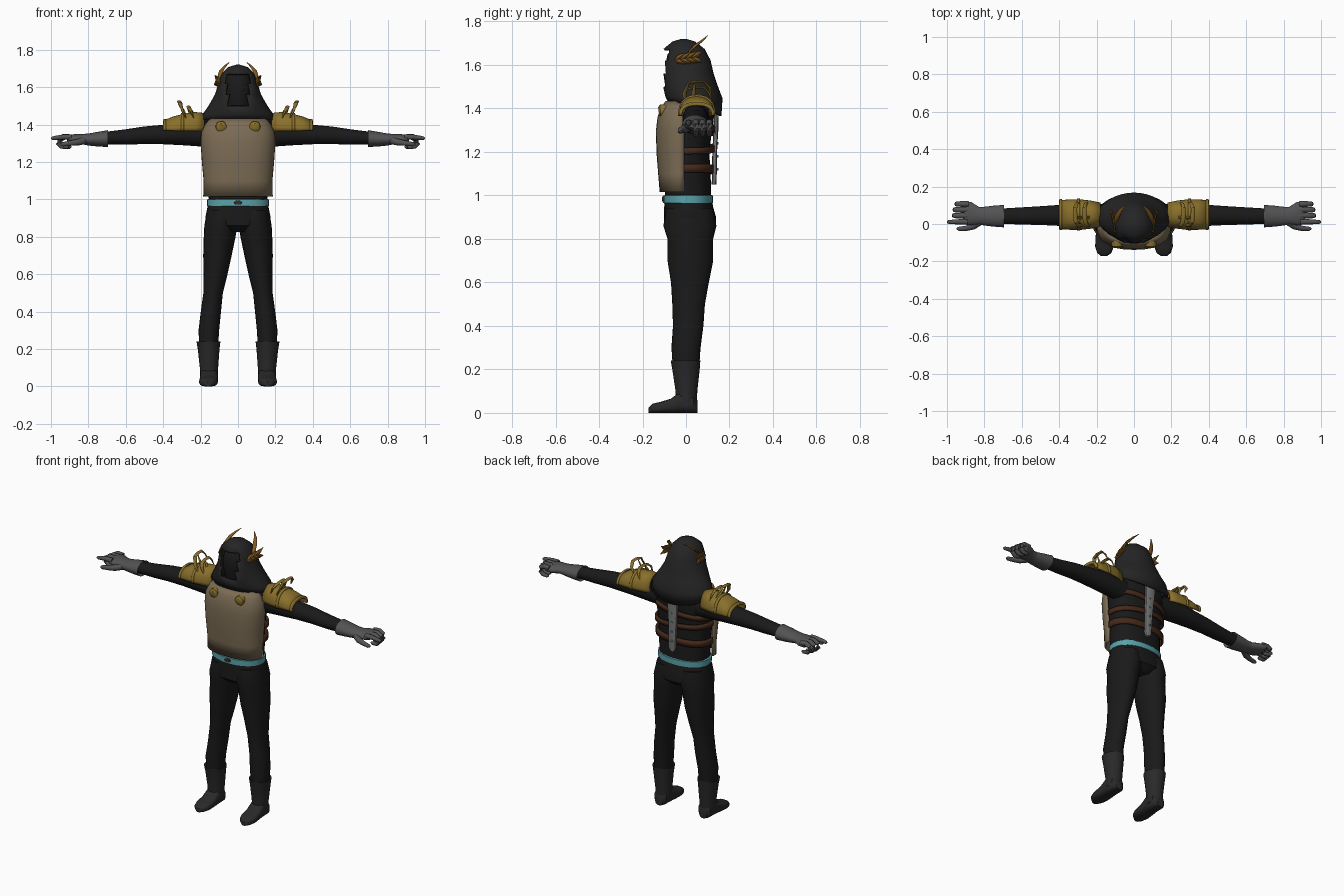
import bpy, bmesh
from math import sin, cos, pi
from mathutils import Vector


def mat(name, r, g, b):
    m = bpy.data.materials.new(name)
    m.diffuse_color = (r, g, b, 1)
    return m


CLOTH = mat("black_cloth", .010, .010, .010)
HOOD = mat("hood_cloth", .018, .018, .018)
BOOT = mat("boot_leather", .022, .022, .023)
GLOVE = mat("glove_grey", .085, .085, .088)
TAN = mat("tan_plate", .20, .15, .09)
GOLD = mat("gold", .25, .16, .025)
LEAF = mat("bronze_leaf", .22, .10, .015)
STRAP = mat("brown_strap", .06, .022, .011)
TEAL = mat("teal_belt", .10, .36, .40)
STEEL = mat("steel", .20, .20, .20)


def finish(bm, name, m, mirror=False, solid=0, angle=40):
    bmesh.ops.recalc_face_normals(bm, faces=bm.faces)
    me = bpy.data.meshes.new(name)
    bm.to_mesh(me)
    bm.free()
    me.materials.append(m)
    ob = bpy.data.objects.new(name, me)
    bpy.context.collection.objects.link(ob)
    bpy.ops.object.select_all(action='DESELECT')
    ob.select_set(True)
    bpy.context.view_layer.objects.active = ob
    bpy.ops.object.shade_smooth_by_angle(angle=angle * pi / 180)
    if solid:
        s = ob.modifiers.new("thickness", 'SOLIDIFY')
        s.thickness, s.offset = solid, 0
    if mirror:
        ob.modifiers.new("mirror", 'MIRROR')
    return ob


def skin(bm, rings, closed=True, caps=True):
    vs = [[bm.verts.new(p) for p in r] for r in rings]
    n = len(rings[0])
    for a, b in zip(vs, vs[1:]):
        for i in range(n if closed else n - 1):
            j = (i + 1) % n
            bm.faces.new((a[i], a[j], b[j], b[i]))
    if closed and caps:
        bm.faces.new(vs[0])
        bm.faces.new(vs[-1])


def loft(name, rings, m, closed=True, caps=True, **kw):
    bm = bmesh.new()
    skin(bm, rings, closed, caps)
    return finish(bm, name, m, **kw)


def oval(a, b, n=24, p=2, t0=0, t1=2 * pi, closed=True):
    f = lambda v: (abs(v) ** (2 / p)) * (1 if v >= 0 else -1)
    ts = [t0 + (t1 - t0) * i / (n if closed else n - 1) for i in range(n)]
    return [(a * f(cos(t)), b * f(sin(t))) for t in ts]


def zring(z, cx, cy, rx, ry, **k):
    return [(cx + u, cy + v, z) for u, v in oval(rx, ry, **k)]


def xring(x, cy, cz, ry, rz, **k):
    return [(x, cy + u, cz + v) for u, v in oval(ry, rz, **k)]


def tube(bm, pts, radii, n=10, flat=1):
    pts = [Vector(p) for p in pts]
    rings = []
    for i, p in enumerate(pts):
        d = pts[min(i + 1, len(pts) - 1)] - pts[max(i - 1, 0)]
        q = d.to_track_quat('Z', 'Y')
        rings.append([p + q @ Vector((u, v, 0)) for u, v in oval(radii[i], radii[i] * flat, n)])
    skin(bm, rings)


# torso, pelvis, neck
loft("torso", [zring(z, 0, cy, rx, ry, p=2.4) for z, cy, rx, ry in (
    (.97, .01, .155, .107), (1.1, .01, .16, .103), (1.2, .005, .168, .102), (1.3, .01, .18, .11),
    (1.37, .02, .18, .11), (1.43, .03, .13, .09), (1.46, .03, .07, .07))], CLOTH)
loft("pelvis", [zring(z, 0, cy, rx, ry, p=2.2) for z, cy, rx, ry in (
    (1.0, .01, .158, .108), (.95, .012, .165, .112), (.9, .018, .175, .12),
    (.86, .018, .165, .12), (.825, .018, .09, .08))], CLOTH)

# legs and boots
loft("legs", [zring(*r) for r in (
    (.94, .085, .016, .08, .108), (.86, .092, .018, .088, .122), (.8, .098, .02, .085, .105),
    (.7, .11, .02, .076, .105), (.6, .12, .018, .064, .087), (.5, .133, .012, .052, .075),
    (.4, .145, .01, .054, .07), (.3, .156, 0, .055, .067), (.2, .157, 0, .05, .06))],
    CLOTH, mirror=True)
loft("boot_shafts", [zring(*r) for r in (
    (.23, .158, 0, .05, .055), (.24, .158, -.002, .064, .068), (.2, .157, 0, .058, .063),
    (.1, .155, .002, .049, .05), (.03, .155, .002, .047, .048))], BOOT, mirror=True)
loft("boot_feet", [[(cx + u, y, h / 2 + v) for u, v in oval(w, h / 2, p=2.8)] for y, cx, w, h in (
    (.052, .155, .025, .06), (.035, .155, .043, .085), (-.03, .155, .048, .095),
    (-.07, .156, .049, .065), (-.12, .158, .05, .05), (-.155, .159, .038, .042),
    (-.172, .16, .015, .025))], BOOT, mirror=True)

# breastplate, studs, belt, buckle
loft("breastplate", [zring(z, 0, -.01, rx, ry, n=25, p=2.4, t0=pi, t1=2 * pi, closed=False)
     for z, rx, ry in ((1.015, .18, .105), (1.1, .178, .112), (1.2, .187, .12), (1.3, .194, .122),
                       (1.36, .19, .115), (1.40, .17, .10), (1.43, .145, .08))],
     TAN, closed=False, solid=.012)
bm = bmesh.new()
tube(bm, [(.09, -.09, 1.39), (.09, -.118, 1.388), (.09, -.126, 1.387)], (.03, .029, .018), 20)
finish(bm, "chest_studs", GOLD, mirror=True)
loft("belt", [zring(z, 0, .01, rx, ry, p=2.2) for z, rx, ry in (
    (.962, .155, .105), (.965, .167, .115), (.999, .167, .115), (1.002, .155, .105))], TEAL)
bm = bmesh.new()
tube(bm, [(0, -.1, .983), (0, -.11, .983)], (.022, .02), 16, .55)
finish(bm, "belt_buckle", STRAP)

# back straps and blade
for i, (z, tilt, h) in enumerate(((1.12, .03, .04), (1.215, -.06, .03), (1.3, .12, .03))):
    rings = []
    for dz in (-h / 2, h / 2):
        rings.append([(x, y, z + dz + tilt * x) for x, y, _ in zring(
            z, 0, 0, .178 + .004 * i, .122 + .003 * i, n=25, p=2.4, t0=-.1, t1=pi + .1, closed=False)])
    loft(f"back_strap_{i}", rings, STRAP, closed=False, solid=.012)
loft("back_blade", [zring(z, cx, y, w, .011, n=12, p=3) for z, cx, y, w in (
    (1.05, .004, .128, .012), (1.07, .004, .13, .024), (1.2, 0, .132, .027),
    (1.32, -.004, .138, .034), (1.39, -.006, .14, .036))], STEEL)
bm = bmesh.new()
for k in range(4):
    tube(bm, [(0, .135, 1.12 + .06 * k), (0, .15, 1.12 + .06 * k)], (.007, .005), 8)
finish(bm, "blade_gems", TEAL)

# hood with face opening, rim dropping towards the back
N = 32
rings = []
for z, yf, yb, rx, drop in ((1.715, -.02, .0, .01, 0), (1.703, -.06, .04, .05, 0),
                            (1.67, -.1, .082, .083, 0), (1.62, -.112, .108, .1, 0),
                            (1.56, -.108, .122, .118, 0), (1.5, -.1, .142, .152, 0),
                            (1.455, -.09, .163, .183, .01), (1.425, -.075, .158, .196, .06)):
    cy, ry = (yf + yb) / 2, (yb - yf) / 2
    rings.append([(x, y, z - drop * max(0, (y - cy) / ry))
                  for x, y, _ in zring(z, 0, cy, rx, ry, n=N)])
bm = bmesh.new()
skin(bm, rings, caps=False)
bm.faces.new([v for v in bm.verts if v.co.z > 1.71])
gap = []
for f in bm.faces:
    c = f.calc_center_median()
    if c.y < -.04 and abs(c.x) < .062 and 1.5 < c.z < 1.66:
        gap.append(f)
bmesh.ops.delete(bm, geom=gap, context='FACES')
finish(bm, "hood", HOOD, solid=.01, angle=50)
loft("masked_head", [zring(z, 0, -.005, rx, ry) for z, rx, ry in (
    (1.42, .06, .06), (1.47, .065, .075), (1.54, .078, .086), (1.6, .082, .09),
    (1.65, .07, .08), (1.685, .035, .04))], CLOTH)


# leaf wreath on the hood, with one upright feather each side
def leaf(bm, a, b, w):
    a, b = Vector(a), Vector(b)
    side = (b - a).cross(Vector((1, -.2, 0))).normalized() * w
    rows = [[a + (b - a) * t + side * s * k for s in (-1, 0, 1)]
            for t, k in ((0, .15), (.3, .9), (.6, .8), (1, .05))]
    for r in rows:
        r[1] += Vector((.004, 0, 0))
    skin(bm, rows, closed=False)


bm = bmesh.new()
leaf(bm, (.088, -.05, 1.625), (.06, -.092, 1.605), .011)
for i in range(4):
    y, z = -.05 + .026 * i, 1.622 + .003 * i
    x = .098 + .005 * i
    leaf(bm, (x, y, z), (x + .006, y + .048, z + .032), .011)
    leaf(bm, (x + .002, y, z), (x + .01, y + .046, z - .018), .011)
finish(bm, "hood_leaves", LEAF, mirror=True, solid=.005)
bm = bmesh.new()
tube(bm, [(.1, .0, 1.64), (.098, .02, 1.665), (.088, .045, 1.69), (.07, .075, 1.712), (.045, .1, 1.735)],
     (.004, .011, .013, .009, .002), 8, .45)
finish(bm, "hood_feathers", LEAF, mirror=True)

# sleeves
loft("sleeves", [xring(*r) for r in (
    (.13, .045, 1.345, .06, .065), (.2, .045, 1.35, .062, .067), (.3, .045, 1.35, .06, .06),
    (.4, .046, 1.347, .056, .052), (.5, .045, 1.343, .05, .047), (.6, .043, 1.334, .046, .041),
    (.72, .042, 1.327, .04, .033))], CLOTH, mirror=True)

# shoulder guards with rims and curved fins
guard = dict(n=21, p=2.3, t0=-.05, t1=pi + .05, closed=False)
loft("shoulder_guards", [xring(x, .05, 1.372, ry, rz, **guard) for x, ry, rz in (
    (.18, .06, .085), (.23, .07, .09), (.28, .076, .083), (.34, .076, .068), (.4, .073, .045))],
    GOLD, closed=False, mirror=True, solid=.01)
for nm, x, ry, rz in (("outer_rims", .385, .077, .052), ("middle_rims", .29, .08, .085)):
    loft("shoulder_" + nm, [xring(x + d, .05, 1.372, ry, rz, **guard) for d in (0, .014)],
         GOLD, closed=False, mirror=True, solid=.012)
bm = bmesh.new()
for x0, x1, top in ((.235, .265, 1.5), (.275, .315, 1.527)):
    d = x1 - x0
    tube(bm, [(x0, -.005, 1.43), (x0 + d * .5, -.008, 1.47), (x0 + d * .85, .01, top - .012),
              (x1, .045, top - .004), (x1, .085, top - .004), (x0 + d * .8, .108, top - .03),
              (x0 + d * .4, .115, top - .065)],
         (.006, .011, .012, .012, .011, .009, .003), 8, .5)
    tube(bm, [(x0, .03, 1.44), (x0 + d * .3, .035, 1.47), (x1, .04, top)], (.008, .009, .002), 8, .5)
finish(bm, "shoulder_fins", GOLD, mirror=True)

# gloves: cuff, palm, three curled fingers, pointing finger, thumb
loft("glove_cuffs", [xring(*r) for r in (
    (.71, .042, 1.325, .04, .032), (.695, .042, 1.325, .06, .045), (.75, .042, 1.322, .056, .039),
    (.8, .042, 1.32, .05, .032), (.83, .045, 1.322, .047, .028), (.87, .055, 1.322, .062, .027),
    (.905, .06, 1.323, .063, .023), (.915, .06, 1.323, .05, .015))], GLOVE, mirror=True)
bm = bmesh.new()
tube(bm, [(.89, .012, 1.333), (.93, .012, 1.334), (.97, .011, 1.33), (.992, .011, 1.327), (1, .011, 1.326)],
     (.016, .014, .012, .01, .004))
for y, r in ((.045, 0), (.076, .004), (.107, .014)):
    tube(bm, [(.885, y, 1.332), (.935 - r, y, 1.336), (.96 - r, y, 1.322), (.962 - r, y, 1.3),
              (.945 - r, y, 1.282), (.915 - r, y, 1.28), (.905 - r, y, 1.283)],
         (.016, .015, .014, .013, .012, .011, .005))
tube(bm, [(.82, .015, 1.315), (.86, -.012, 1.305), (.9, -.024, 1.3), (.935, -.026, 1.295), (.948, -.024, 1.294)],
     (.02, .018, .014, .012, .005))
finish(bm, "glove_fingers", GLOVE, mirror=True)
